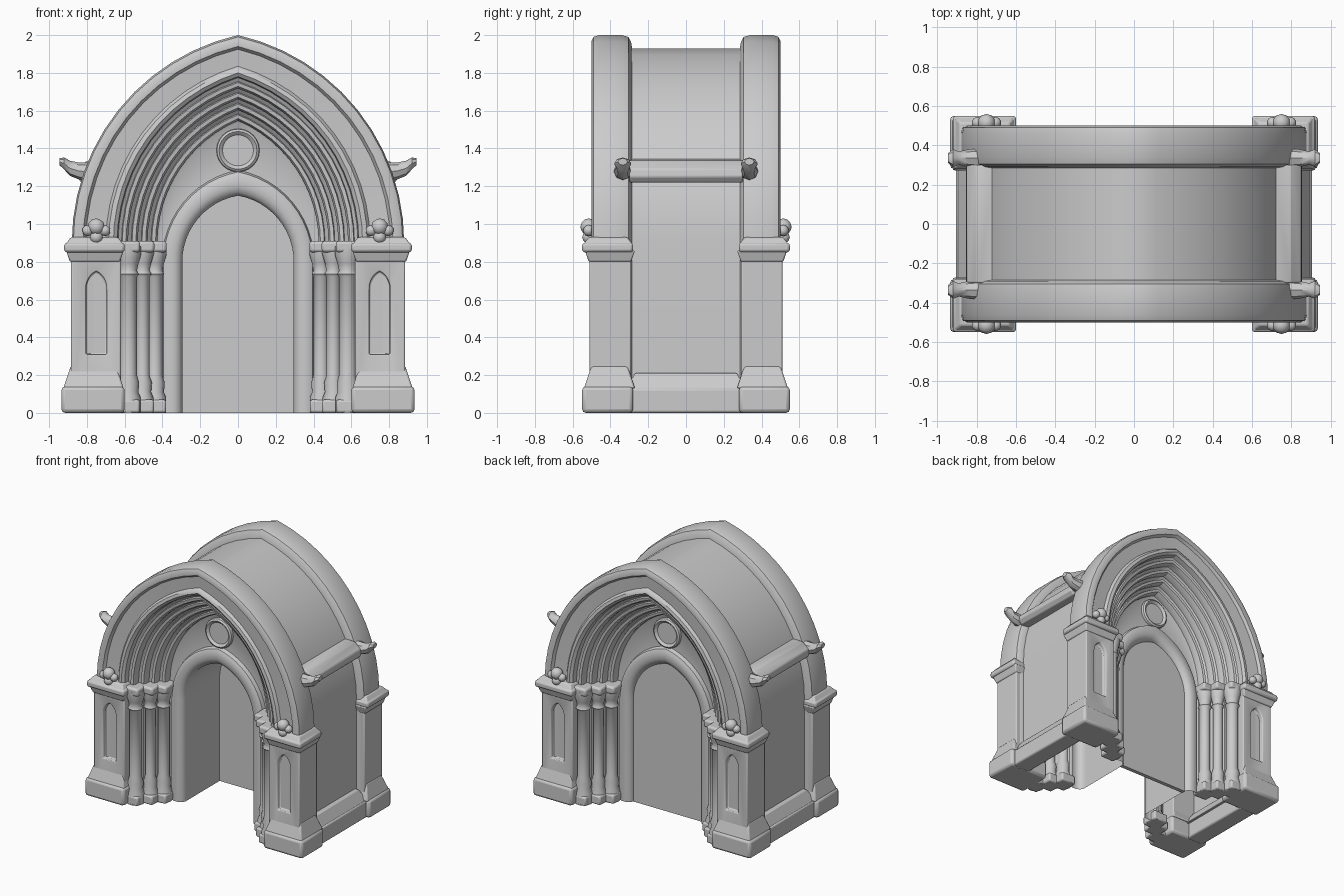
import bpy, bmesh, math
from mathutils import Matrix, Vector

if "Cube" in bpy.data.objects:
    bpy.data.objects.remove(bpy.data.objects["Cube"])

stone = bpy.data.materials.new("pale_grey_stone")
stone.diffuse_color = (0.6, 0.6, 0.6, 1)
stone.use_nodes = True
stone.node_tree.nodes["Principled BSDF"].inputs["Base Color"].default_value = stone.diffuse_color


def finish(name, bm, mirror="", bevel=0.0, cutter=None):
    """Turn a bmesh into a smooth-shaded object with optional cut, bevel and mirror."""
    me = bpy.data.meshes.new(name)
    bm.to_mesh(me)
    bm.free()
    ob = bpy.data.objects.new(name, me)
    bpy.context.collection.objects.link(ob)
    me.materials.append(stone)
    bpy.ops.object.select_all(action='DESELECT')
    ob.select_set(True)
    bpy.context.view_layer.objects.active = ob
    bpy.ops.object.shade_smooth_by_angle(angle=math.radians(40))
    if cutter:
        m = ob.modifiers.new("niche", 'BOOLEAN')
        m.operation, m.object, m.solver = 'DIFFERENCE', cutter, 'EXACT'
    if bevel:
        m = ob.modifiers.new("soft_edges", 'BEVEL')
        m.width, m.segments, m.limit_method = bevel, 2, 'ANGLE'
    if mirror:
        m = ob.modifiers.new("mirror", 'MIRROR')
        m.use_axis = ("x" in mirror, "y" in mirror, False)
        m.use_mirror_merge = False
    return ob


def arch(w, apex, spring, cx=0.0, bottom=0.0, n=12):
    """Pointed arch outline (x, z), from the left foot over the apex to the right foot."""
    rise = apex - spring
    c = (w * w - rise * rise) / (2 * w)
    r, end = w - c, math.atan2(rise, -c)
    half = [(w, bottom)] + [(c + r * math.cos(end * i / n), spring + r * math.sin(end * i / n))
                            for i in range(n + 1)]
    return [(cx - x, z) for x, z in half] + [(cx + x, z) for x, z in reversed(half[:-1])]


def loft(name, sections, mirror=""):
    """Skin a row of arches, each (half width, apex, spring, y)."""
    bm = bmesh.new()
    rows = [[bm.verts.new((x, y, z)) for x, z in arch(w, a, s)] for w, a, s, y in sections]
    for p, q in zip(rows, rows[1:]):
        for i in range(len(p) - 1):
            bm.faces.new((p[i], q[i], q[i + 1], p[i + 1]))
    return finish(name, bm, mirror)


def slab(name, outline, y0, y1, **kw):
    """Extrude an (x, z) outline from y0 to y1."""
    bm = bmesh.new()
    f = bm.faces.new([bm.verts.new((x, y0, z)) for x, z in outline])
    ext = bmesh.ops.extrude_face_region(bm, geom=[f])["geom"]
    for v in ext:
        if isinstance(v, bmesh.types.BMVert):
            v.co.y = y1
    bmesh.ops.recalc_face_normals(bm, faces=bm.faces[:])
    return finish(name, bm, **kw)


def box(name, x0, x1, y0, y1, z0, z1, inset=0.0, **kw):
    """Box whose top is drawn in by inset (negative flares it)."""
    bm = bmesh.new()
    bmesh.ops.create_cube(bm, size=1)
    for v in bm.verts:
        t = inset if v.co.z > 0 else 0
        v.co = Vector((x1 - t if v.co.x > 0 else x0 + t,
                       y1 - t if v.co.y > 0 else y0 + t,
                       z1 if v.co.z > 0 else z0))
    return finish(name, bm, **kw)


def lathe(name, cx, cy, profile, n=14, **kw):
    bm = bmesh.new()
    rows = [[bm.verts.new((cx + r * math.cos(2 * math.pi * i / n),
                           cy + r * math.sin(2 * math.pi * i / n), z)) for i in range(n)]
            for r, z in profile]
    for p, q in zip(rows, rows[1:]):
        for i in range(n):
            j = (i + 1) % n
            bm.faces.new((p[i], p[j], q[j], q[i]))
    bm.faces.new(rows[-1])
    return finish(name, bm, **kw)


# Portal: outer rim, flat band, stepped archivolts, tympanum and door surround
S = 0.9
rim = [(0.82, 1.93, S, -0.285), (0.85, 1.96, S, -0.29), (0.872, 1.99, S, -0.305),
       (0.88, 2.0, S, -0.34), (0.88, 2.0, S, -0.46), (0.872, 1.99, S, -0.49),
       (0.85, 1.97, S, -0.5), (0.82, 1.94, S, -0.498), (0.805, 1.925, S, -0.478),
       (0.70, 1.835, S, -0.47), (0.685, 1.82, S, -0.49), (0.66, 1.80, S, -0.495),
       (0.64, 1.78, S, -0.48), (0.635, 1.775, S, -0.44)]
rolls = []
for k in range(4):
    w, a, y = 0.635 - 0.052 * k, 1.775 - 0.057 * k, -0.44 + 0.055 * k
    rolls += [(w - 0.018, a - 0.02, S, y + 0.012), (w - 0.022, a - 0.026, S, y - 0.006),
              (w - 0.042, a - 0.046, S, y - 0.002), (w - 0.052, a - 0.057, S, y + 0.02),
              (w - 0.052, a - 0.057, S, y + 0.05)]
D = 0.8
surround = [(0.42, 1.54, S, -0.22), (0.402, 1.285, D, -0.22), (0.395, 1.275, D, -0.25),
            (0.375, 1.25, D, -0.262), (0.335, 1.20, D, -0.262), (0.31, 1.17, D, -0.25),
            (0.295, 1.15, D, -0.225), (0.295, 1.15, D, -0.19)]
loft("portal_arch", rim + rolls + surround, "y")

# Vaulted body and passage lining
loft("vaulted_body", [(0.82, 1.93, S, 0.3), (0.82, 1.93, S, -0.3)])
loft("passage_lining", [(0.295, 1.15, D, -0.2), (0.295, 1.15, D, 0.2)])

# Closed back door
slab("back_door", arch(0.30, 1.155, D), 0.195, 0.225)

# Round boss in the tympanum
bm = bmesh.new()
rot = Matrix.Translation((0, -0.225, 1.39)) @ Matrix.Rotation(math.radians(90), 4, 'X')
prof = [(0.115, -0.01), (0.112, 0.015), (0.10, 0.024), (0.088, 0.015), (0.082, 0.008)]
rows = [[bm.verts.new(rot @ Vector((r * math.cos(math.pi * i / 12), r * math.sin(math.pi * i / 12), h)))
         for i in range(24)] for r, h in prof]
for p, q in zip(rows, rows[1:]):
    for i in range(24):
        j = (i + 1) % 24
        bm.faces.new((p[i], p[j], q[j], q[i]))
bm.faces.new(rows[-1])
finish("tympanum_boss", bm, "y")

# Corner piers with blind lancet niches
cut = slab("niche_cutter", arch(0.055, 0.75, 0.66, 0.75, 0.31, 6), -0.6, -0.475)
cut.hide_render = True
cut.hide_set(True)
box("pier", 0.62, 0.885, -0.51, -0.29, 0, 0.86, mirror="xy", bevel=0.008, cutter=cut)
box("pier_plinth", 0.60, 0.935, -0.55, -0.28, 0, 0.14, mirror="xy", bevel=0.02)
box("pier_plinth_slope", 0.605, 0.925, -0.54, -0.27, 0.13, 0.25, 0.04, mirror="xy", bevel=0.01)
box("cornice_neck", 0.625, 0.89, -0.515, -0.29, 0.80, 0.86, -0.02, mirror="xy", bevel=0.008)
box("cornice", 0.60, 0.92, -0.55, -0.28, 0.85, 0.90, mirror="xy", bevel=0.015)
box("cornice_slope", 0.605, 0.915, -0.545, -0.28, 0.89, 0.93, 0.03, mirror="xy", bevel=0.008)

# Leafy finials on the cornices
bm = bmesh.new()
for x, z, r in ((0.75, 0.985, 0.045), (0.705, 0.965, 0.03), (0.795, 0.965, 0.03), (0.75, 0.93, 0.035)):
    bmesh.ops.create_icosphere(bm, subdivisions=2, radius=r, matrix=Matrix.Translation((x, -0.515, z)))
finish("leaf_finial", bm, "xy")

# Jamb columns with bases, capitals and stepped abacus
for k, (x, y, r) in enumerate(((0.58, -0.43, 0.045), (0.505, -0.355, 0.037), (0.44, -0.285, 0.04))):
    lathe("jamb_column_%d" % (k + 1), x, y,
          [(r + 0.02, 0), (r + 0.02, 0.08), (r + 0.008, 0.11), (r + 0.012, 0.16), (r, 0.2),
           (r, 0.72), (r + 0.01, 0.735), (r, 0.755), (r + 0.008, 0.79), (r + 0.022, 0.84),
           (r + 0.022, 0.88)], mirror="xy")
    box("abacus_%d" % (k + 1), x - 0.062, x + 0.07, y - 0.065, y + 0.07, 0.85, 0.91,
        mirror="xy", bevel=0.015)
    box("column_base_%d" % (k + 1), x - 0.06, x + 0.065, y - 0.065, y + 0.07, 0, 0.07,
        mirror="xy", bevel=0.012)

# Side wall base course and eaves rail
box("side_base", 0.76, 0.905, -0.3, 0.3, 0, 0.13, mirror="x", bevel=0.012)
box("side_base_slope", 0.74, 0.90, -0.32, 0.32, 0.12, 0.21, 0.05, mirror="x", bevel=0.006)
slab("eaves_rail", [(0.70, 1.22), (0.83, 1.22), (0.855, 1.25), (0.85, 1.29), (0.80, 1.335), (0.70, 1.345)],
     -0.3, 0.3, mirror="x", bevel=0.008)

# Horn-shaped water spouts at the eaves corners
bm = bmesh.new()
rows = []
for x, z, hw, hh in ((0.74, 1.275, 0.055, 0.055), (0.84, 1.28, 0.045, 0.045),
                     (0.89, 1.295, 0.034, 0.04), (0.92, 1.32, 0.045, 0.032), (0.945, 1.33, 0.025, 0.018)):
    rows.append([bm.verts.new((x, -0.335 + hw * math.cos(math.pi * i / 4), z + hh * math.sin(math.pi * i / 4)))
                 for i in range(8)])
for p, q in zip(rows, rows[1:]):
    for i in range(8):
        j = (i + 1) % 8
        bm.faces.new((p[i], p[j], q[j], q[i]))
bm.faces.new(rows[-1])
finish("water_spout", bm, "xy")
